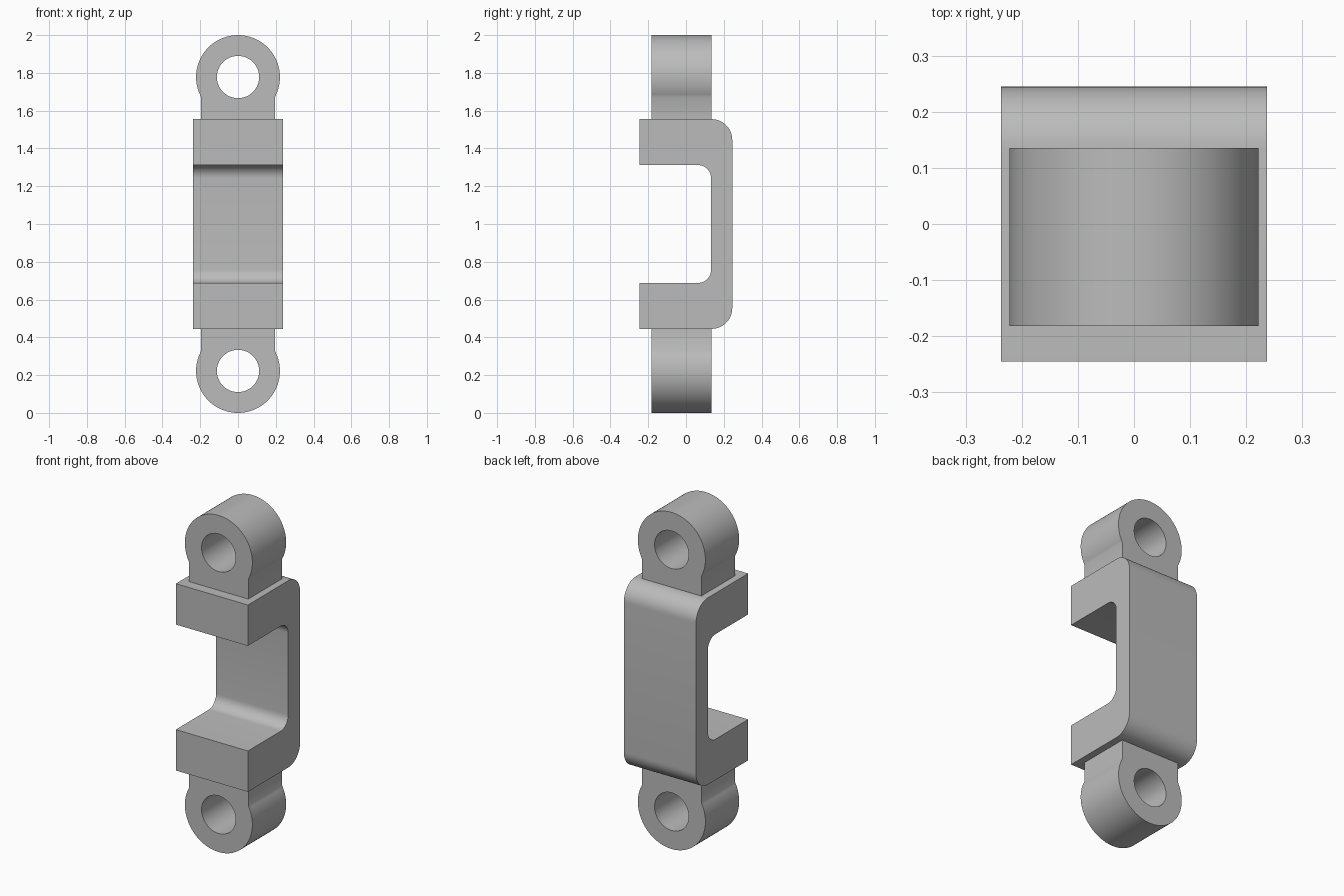
import bpy, bmesh, math
from mathutils import Vector

cube = bpy.data.objects.get("Cube")
if cube:
    bpy.data.objects.remove(cube, do_unlink=True)

grey = bpy.data.materials.new("plain grey")
grey.use_nodes = True
grey.diffuse_color = (0.5, 0.5, 0.5, 1)
grey.node_tree.nodes["Principled BSDF"].inputs["Base Color"].default_value = (0.5, 0.5, 0.5, 1)


def arc(cx, cz, r, start, end, steps):
    """Points along an arc, angles in degrees."""
    angles = [math.radians(start + (end - start) * i / steps) for i in range(steps + 1)]
    return [(cx + r * math.cos(a), cz + r * math.sin(a)) for a in angles]


def extrude_loops(name, loops, place, depth):
    """Fill closed loops (outline plus holes) and extrude them by depth."""
    bm = bmesh.new()
    edges = []
    for loop in loops:
        verts = [bm.verts.new(place(u, v)) for u, v in loop]
        edges += [bm.edges.new((a, b)) for a, b in zip(verts, verts[1:] + verts[:1])]
    if len(loops) == 1:
        bm.faces.new(verts)
    else:
        bmesh.ops.triangle_fill(bm, edges=edges, use_beauty=True)
    result = bmesh.ops.extrude_face_region(bm, geom=bm.faces[:], use_keep_orig=True)
    moved = [g for g in result["geom"] if isinstance(g, bmesh.types.BMVert)]
    bmesh.ops.translate(bm, verts=moved, vec=Vector(depth))
    bmesh.ops.recalc_face_normals(bm, faces=bm.faces[:])
    mesh = bpy.data.meshes.new(name)
    bm.to_mesh(mesh)
    bm.free()
    mesh.materials.append(grey)
    obj = bpy.data.objects.new(name, mesh)
    bpy.context.collection.objects.link(obj)
    bpy.ops.object.select_all(action="DESELECT")
    obj.select_set(True)
    bpy.context.view_layer.objects.active = obj
    bpy.ops.object.shade_smooth_by_angle(angle=math.radians(32))
    return obj


# C-shaped bracket body, open to the front
front, back, web = -0.245, 0.245, 0.133
low, high, inner_low, inner_high = 0.445, 1.555, 0.688, 1.312
outer_r, inner_r, half_width = 0.11, 0.07, 0.237
body = [(front, low)]
body += arc(back - outer_r, low + outer_r, outer_r, -90, 0, 12)
body += arc(back - outer_r, high - outer_r, outer_r, 0, 90, 12)
body += [(front, high), (front, inner_high)]
body += arc(web - inner_r, inner_high - inner_r, inner_r, 90, 0, 10)
body += arc(web - inner_r, inner_low + inner_r, inner_r, 0, -90, 10)
body += [(front, inner_low)]
extrude_loops("bracket_body", [body], lambda y, z: (-half_width, y, z), (2 * half_width, 0, 0))

# Round lugs with a hole and a short neck set into the body
lug_r, hole_r, neck, reach = 0.222, 0.112, 0.195, 1 - 0.222
join = math.degrees(math.acos(neck / lug_r))
outline = [(-neck, 0.54), (neck, 0.54)] + arc(0, reach, lug_r, -join, 180 + join, 60)
hole = arc(0, reach, hole_r, 0, 360, 48)[:-1]
for name, side in (("upper_lug", 1), ("lower_lug", -1)):
    extrude_loops(name, [outline, hole],
                  lambda x, z: (x, -0.182, 1 + side * z), (0, 0.317, 0))
